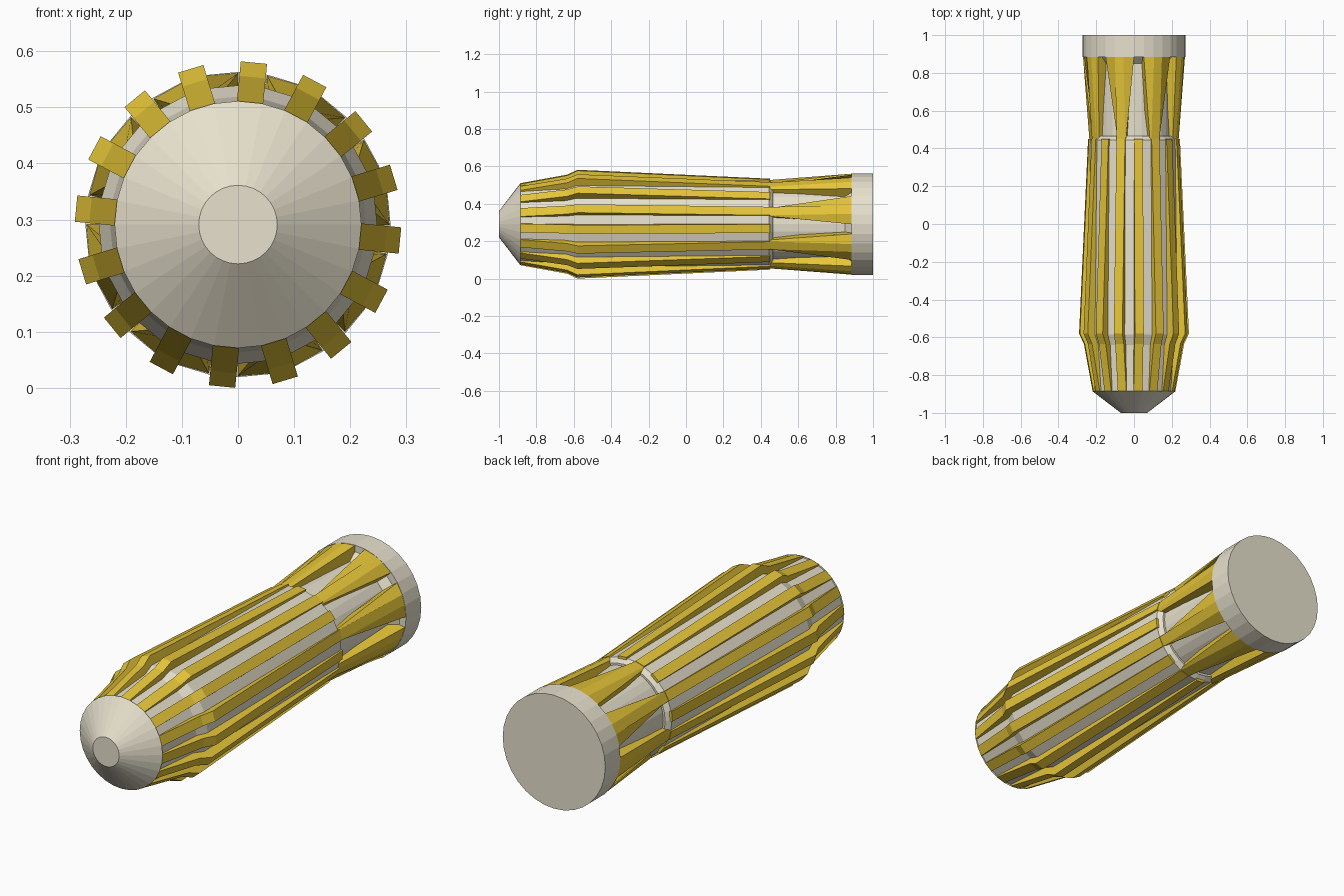
import bpy, bmesh
from math import sin, cos, radians, pi

if "Cube" in bpy.data.objects:
    bpy.data.objects.remove(bpy.data.objects["Cube"])

ZC = 0.291      # height of the long axis
HW = 0.0235     # half width of a rib


def material(name, rgb):
    m = bpy.data.materials.new(name)
    m.diffuse_color = (*rgb, 1)
    m.use_nodes = True
    m.node_tree.nodes["Principled BSDF"].inputs["Base Color"].default_value = m.diffuse_color
    return m


cream = material("cream", (0.80, 0.75, 0.61))
gold = material("gold", (0.79, 0.56, 0.04))


def finish(bm, name, mat):
    bmesh.ops.recalc_face_normals(bm, faces=bm.faces)
    me = bpy.data.meshes.new(name)
    bm.to_mesh(me)
    bm.free()
    ob = bpy.data.objects.new(name, me)
    me.materials.append(mat)
    bpy.context.collection.objects.link(ob)
    return ob


def place(a, t, r, y):
    """Point at angle a (from the top), sideways offset t, radial distance r."""
    return (r * sin(a) + t * cos(a), y, ZC + r * cos(a) - t * sin(a))


def bridge(bm, rings):
    """Skin closed rings of points and cap both ends."""
    vs = [[bm.verts.new(p) for p in ring] for ring in rings]
    n = len(vs[0])
    for r0, r1 in zip(vs, vs[1:]):
        for i in range(n):
            j = (i + 1) % n
            bm.faces.new((r0[i], r0[j], r1[j], r1[i]))
    bm.faces.new(vs[0])
    bm.faces.new(vs[-1])


def lathe(name, profile, mat, sides=32):
    bm = bmesh.new()
    bridge(bm, [[place(2 * pi * i / sides, 0, r, y) for i in range(sides)]
                for y, r in profile])
    return finish(bm, name, mat)


# Core: nose cone, stepped barrel, narrow neck, end cap
lathe("nose_cone", [(-1, 0.07), (-0.885, 0.22)], cream)
lathe("barrel", [(-0.885, 0.212), (-0.64, 0.228), (-0.585, 0.248),
                 (0.445, 0.236), (0.465, 0.215)], cream)
lathe("neck", [(0.44, 0.205), (0.85, 0.205), (0.89, 0.245)], cream)
lathe("end_cap", [(0.885, 0.272), (1, 0.272)], cream)

# Sixteen long ribs around the barrel
RIB = [(-0.885, 0.218), (-0.635, 0.264), (-0.58, 0.29), (0.45, 0.242)]
bm = bmesh.new()
for k in range(16):
    a = radians(5.625 + 22.5 * k)
    bridge(bm, [[place(a, t, r, y) for t, r in
                 ((-HW, 0.17), (-HW, ro), (HW, ro), (HW, 0.17))]
                for y, ro in RIB])
finish(bm, "barrel_ribs", gold)

# Eight flared ribs over the neck, widening toward the cap
W = radians(17)
half_front = [(HW, 0.24), (HW, 0.222), (HW, 0.17)]
half_back = [(HW, 0.27), (0.27 * sin(W), 0.27 * cos(W)),
             (0.17 * sin(W), 0.17 * cos(W))]


def mirrored(half):
    return half + [(-t, r) for t, r in reversed(half)]


bm = bmesh.new()
for k in range(8):
    a = radians(28.125 + 45 * k)
    bridge(bm, [[place(a, t, r, y) for t, r in mirrored(h)]
                for y, h in ((0.45, half_front), (0.887, half_back))])
finish(bm, "neck_ribs", gold)
